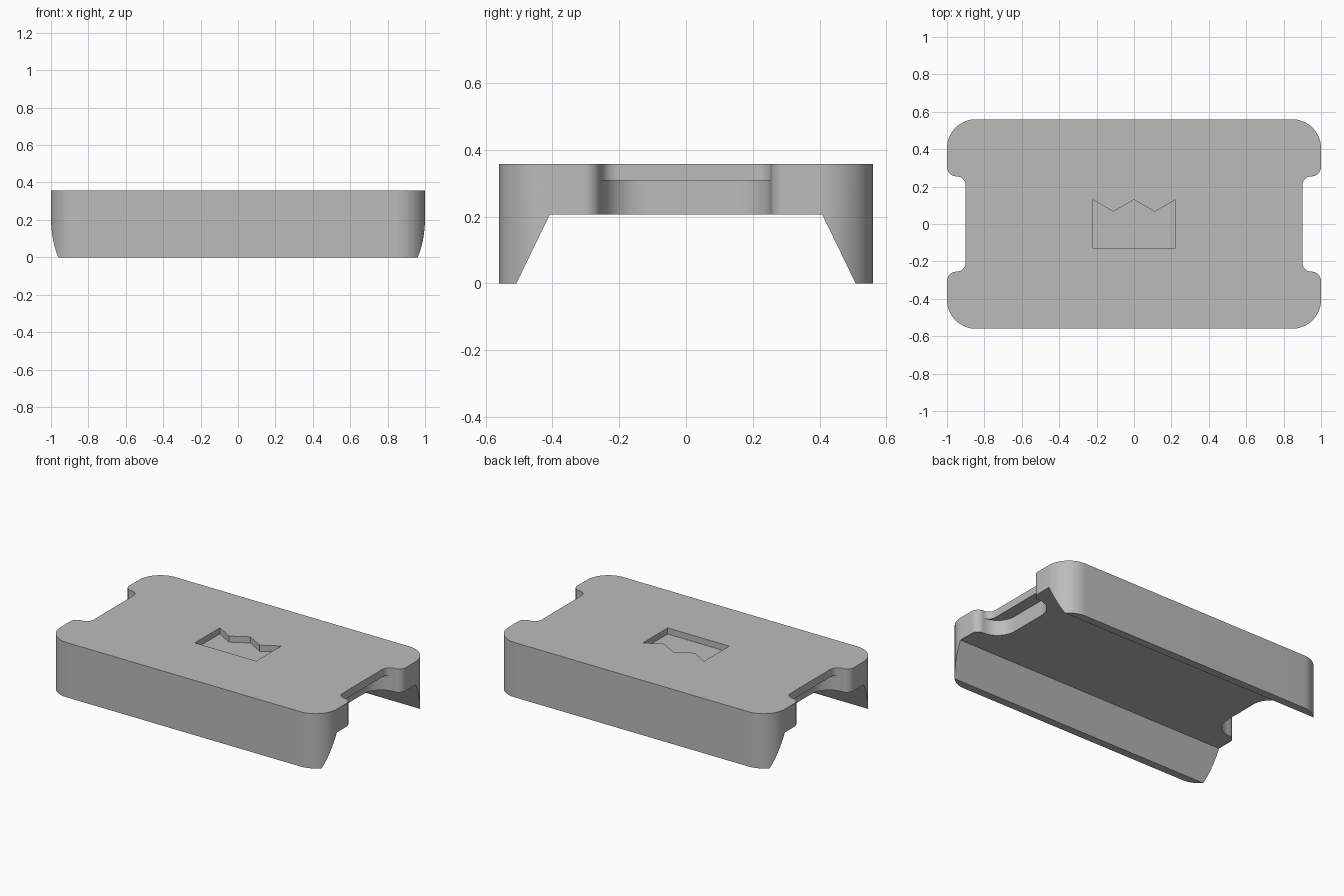
import bpy, bmesh
from math import sin, cos, radians

if "Cube" in bpy.data.objects:
    bpy.data.objects.remove(bpy.data.objects["Cube"])

HX, HY, TOP = 1.0, 0.56, 0.358      # half length, half width, height
LIP_Z = 0.308                       # underside of the thin lip over each end notch


def arc(cx, cy, r, a0, a1, n):
    return [(cx + r * cos(radians(a0 + (a1 - a0) * i / n)),
             cy + r * sin(radians(a0 + (a1 - a0) * i / n))) for i in range(n + 1)]


def outline(notch_x, r):
    """Rounded plate with a filleted notch in both ends, mirrored from one quarter."""
    q = arc(notch_x + r, 0.255 - r, r, 180, 90, 12)          # inner notch corner
    q += arc(0.95, 0.305, 0.05, -90, 0, 10)[1:]              # outer notch corner
    q += arc(HX - 0.155, HY - 0.155, 0.155, 0, 90, 16)       # plate corner
    return (q + [(-x, y) for x, y in reversed(q)] + [(-x, -y) for x, y in q]
            + [(x, -y) for x, y in reversed(q)])


def loft(name, rings):
    """Closed solid through rings of matching 3D points."""
    bm = bmesh.new()
    vs = [[bm.verts.new(p) for p in ring] for ring in rings]
    n = len(vs[0])
    for a, b in zip(vs, vs[1:]):
        for i in range(n):
            j = (i + 1) % n
            bm.faces.new((a[i], a[j], b[j], b[i]))
    bm.faces.new(vs[0][::-1])
    bm.faces.new(vs[-1])
    bmesh.ops.remove_doubles(bm, verts=bm.verts, dist=1e-5)
    bmesh.ops.recalc_face_normals(bm, faces=bm.faces)
    me = bpy.data.meshes.new(name)
    bm.to_mesh(me)
    bm.free()
    ob = bpy.data.objects.new(name, me)
    bpy.context.collection.objects.link(ob)
    return ob


def cut(target, cutter):
    cutter.hide_render = True
    bpy.context.view_layer.objects.active = target
    mod = target.modifiers.new("cut", 'BOOLEAN')
    mod.operation, mod.solver, mod.object = 'DIFFERENCE', 'EXACT', cutter
    bpy.ops.object.modifier_apply(modifier=mod.name)
    bpy.data.objects.remove(cutter)


# Plate: deeper notch below, thin overhanging lip above
lower, upper = outline(0.82, 0.13), outline(0.90, 0.05)
plate = loft("plate", [[(x, y, z) for x, y in pts] for pts, z in
                       ((lower, 0), (lower, LIP_Z), (upper, LIP_Z), (upper, TOP))])

# Tapered channel along the underside
channel = [(-0.5565, -0.1), (0.5565, -0.1), (0.408, 0.206), (-0.408, 0.206)]
cut(plate, loft("channel_cutter", [[(x, y, z) for y, z in channel] for x in (-1.2, 1.2)]))

# Shallow zigzag-topped recess in the top
recess = [(-0.222, -0.128), (0.222, -0.128), (0.222, 0.13), (0.111, 0.066),
          (0, 0.13), (-0.111, 0.066), (-0.222, 0.13)]
cut(plate, loft("recess_cutter", [[(x, y, z) for x, y in recess] for z in (TOP - 0.04, TOP + 0.1)]))

# Single grey colour
grey = bpy.data.materials.new("grey")
grey.diffuse_color = (0.5, 0.5, 0.5, 1)
grey.use_nodes = True
grey.node_tree.nodes["Principled BSDF"].inputs["Base Color"].default_value = grey.diffuse_color
plate.data.materials.clear()
plate.data.materials.append(grey)

bpy.ops.object.select_all(action='DESELECT')
plate.select_set(True)
bpy.context.view_layer.objects.active = plate
bpy.ops.object.shade_smooth_by_angle(angle=radians(30))
